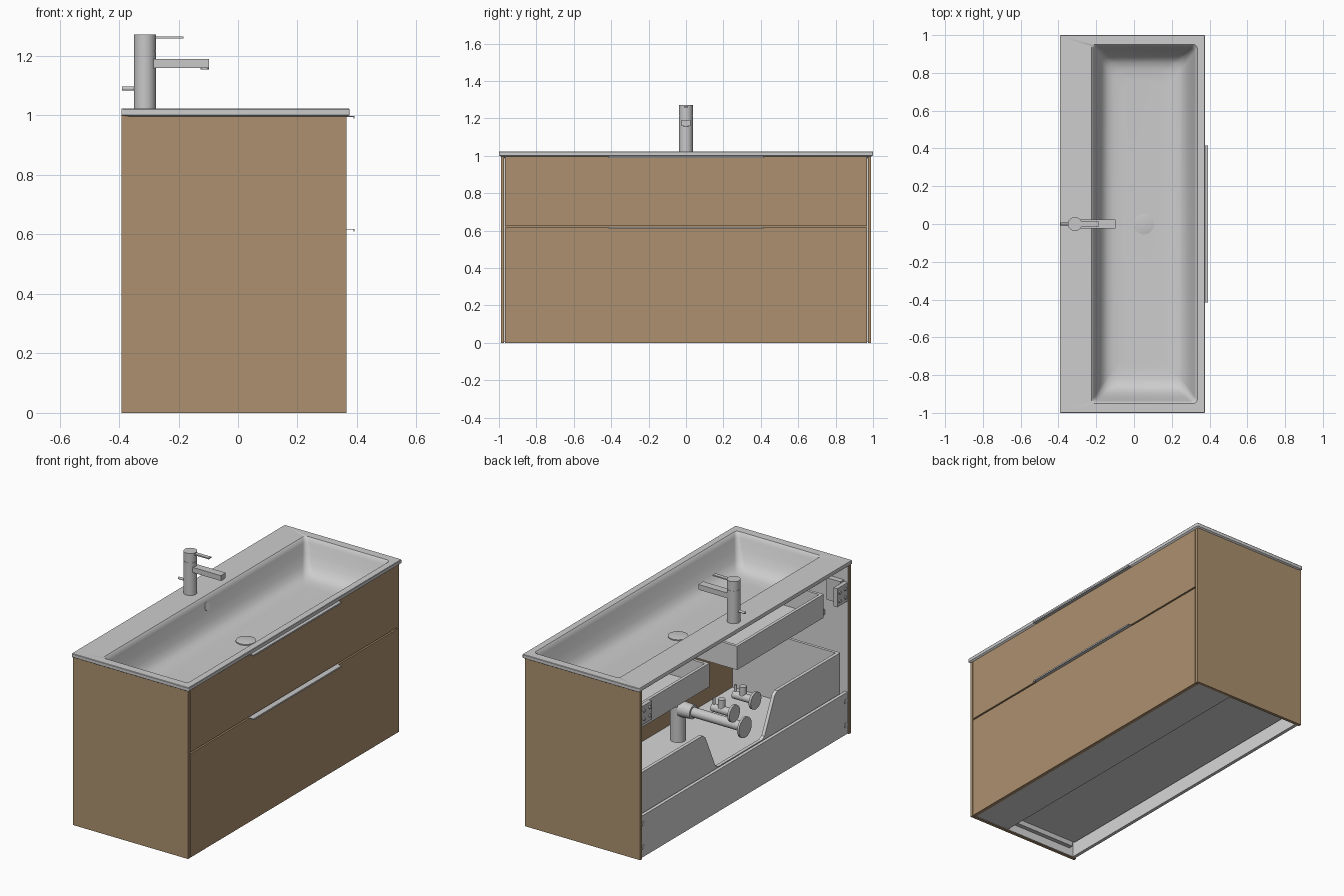
import bpy, bmesh, math
from mathutils import Vector

if "Cube" in bpy.data.objects:
    bpy.data.objects.remove(bpy.data.objects["Cube"])


def material(name, rgb):
    m = bpy.data.materials.new(name)
    m.diffuse_color = (*rgb, 1)
    m.use_nodes = True
    m.node_tree.nodes["Principled BSDF"].inputs["Base Color"].default_value = m.diffuse_color
    return m


WOOD = material("oak_brown", (0.415, 0.28, 0.158))
CERAMIC = material("ceramic_grey", (0.61, 0.61, 0.61))
BOARD = material("board_grey", (0.68, 0.68, 0.68))
METAL = material("metal_grey", (0.58, 0.58, 0.58))
WHITE = material("overflow_white", (0.95, 0.95, 0.95))


def finish(name, bm, mat, smooth=False):
    bmesh.ops.recalc_face_normals(bm, faces=bm.faces)
    me = bpy.data.meshes.new(name)
    bm.to_mesh(me)
    bm.free()
    ob = bpy.data.objects.new(name, me)
    bpy.context.collection.objects.link(ob)
    me.materials.append(mat)
    if smooth:
        bpy.ops.object.select_all(action='DESELECT')
        ob.select_set(True)
        bpy.context.view_layer.objects.active = ob
        bpy.ops.object.shade_smooth_by_angle(angle=math.radians(35))
    return ob


def box(name, x, y, z, mat):
    bm = bmesh.new()
    bmesh.ops.create_cube(bm, size=1)
    for v in bm.verts:
        v.co = Vector([(r[0] + r[1]) / 2 + c * (r[1] - r[0]) for r, c in zip((x, y, z), v.co)])
    return finish(name, bm, mat)


def rod(name, a, b, r, mat, r2=None, seg=32):
    """Cylinder or cone from point a to point b."""
    a, b = Vector(a), Vector(b)
    bm = bmesh.new()
    bmesh.ops.create_cone(bm, cap_ends=True, segments=seg, radius1=r,
                          radius2=r if r2 is None else r2, depth=(b - a).length)
    bm.transform((b - a).to_track_quat('Z', 'Y').to_matrix().to_4x4())
    bmesh.ops.translate(bm, verts=bm.verts, vec=(a + b) / 2)
    return finish(name, bm, mat, True)


def prism(name, pts, to3d, offset, mat):
    """Extrude a flat outline."""
    bm = bmesh.new()
    f = bm.faces.new([bm.verts.new(to3d(*p)) for p in pts])
    g = bmesh.ops.extrude_face_region(bm, geom=[f])
    bmesh.ops.translate(bm, verts=[v for v in g['geom'] if isinstance(v, bmesh.types.BMVert)], vec=offset)
    return finish(name, bm, mat)


# Cabinet sides: wood outside, grey lining inside
for s, side in ((-1, "left"), (1, "right")):
    def span(a, b):
        return tuple(sorted((s * a, s * b)))
    box(f"{side}_side_panel", (-.392, .365), span(.972, .99), (0, 1), WOOD)
    box(f"{side}_side_lining", (-.388, .342), span(.968, .972), (.003, .997), BOARD)
    # hanging bracket with hook plate
    box(f"{side}_wall_bracket", (-.36, -.27), span(.935, .968), (.78, .91), METAL)
    box(f"{side}_bracket_plate", (-.385, -.36), span(.87, .968), (.79, .9), METAL)
    for i, (dy, z) in enumerate(((.89, .82), (.945, .82), (.89, .87), (.945, .87))):
        rod(f"{side}_bracket_screw_{i}", (-.392, s * dy, z), (-.38, s * dy, z), .01, METAL, seg=12)
    # screw caps on the back rail
    for z in (.06, .2):
        rod(f"{side}_rail_screw", (-.388, s * .95, z), (-.38, s * .95, z), .015, METAL, seg=16)
    # drawer runners
    box(f"{side}_lower_drawer_runner", (-.34, .33), span(.942, .968), (.05, .08), METAL)
    box(f"{side}_upper_drawer_runner", (-.235, .33), span(.942, .968), (.67, .7), METAL)
box("back_rail", (-.385, -.365), (-.968, .968), (.003, .25), BOARD)
box("bottom_plate", (.11, .343), (-.968, .968), (.004, .018), BOARD)

# Drawer fronts and pull strips
for n, z0, z1 in (("lower", 0, .616), ("upper", .625, .995)):
    box(f"{n}_drawer_front", (.343, .365), (-.969, .969), (z0, z1), WOOD)
    prism(f"{n}_pull_strip", [(.343, z1), (.343, z1 + .003), (.391, z1 + .003), (.391, z1 - .006),
                              (.388, z1 - .006), (.388, z1)],
          lambda x, z: (x, -.415, z), (0, .83, 0), METAL)
box("gap_backing_strip", (.334, .343), (-.968, .968), (.6, .645), WOOD)

# Lower drawer box with notched back
box("lower_drawer_floor", (-.35, .343), (-.94, .94), (.08, .1), BOARD)
for s in (-1, 1):
    box("lower_drawer_side", (-.35, .343), tuple(sorted((s * .925, s * .942))), (.08, .485), BOARD)
prism("lower_drawer_back", [(-.94, .08), (.94, .08), (.94, .485), (.35, .485), (.325, .465), (.23, .26),
                            (.205, .247), (-.205, .247), (-.23, .26), (-.325, .465), (-.35, .485), (-.94, .485)],
      lambda y, z: (-.355, y, z), (.02, 0, 0), BOARD)

# Upper drawer box, U-shaped around the drain
G, XB, XC = .13, -.245, .16
prism("upper_drawer_floor", [(.343, -.94), (.343, .94), (XB, .94), (XB, G), (XC, G), (XC, -G), (XB, -G), (XB, -.94)],
      lambda x, y: (x, y, .663), (0, 0, .015), BOARD)
for s in (-1, 1):
    def span(a, b):
        return tuple(sorted((s * a, s * b)))
    box("upper_drawer_side", (XB, .343), span(.925, .942), (.663, .803), BOARD)
    box("upper_drawer_back", (XB, XB + .018), span(G, .94), (.663, .803), BOARD)
    box("upper_drawer_notch_wall", (XB, XC + .018), span(G, G + .018), (.663, .803), BOARD)
box("upper_drawer_notch_end", (XC, XC + .018), (-G, G), (.663, .803), BOARD)


# Basin: lofted rounded-rectangle rings, from bowl floor over the rim to the underside
def ring(bm, x0, x1, yh, z, r):
    out = []
    for cx, cy, a0 in ((x1 - r, yh - r, 0), (x0 + r, yh - r, 90), (x0 + r, -yh + r, 180), (x1 - r, -yh + r, 270)):
        for k in range(6):
            a = math.radians(a0 + 18 * k)
            out.append(bm.verts.new((cx + r * math.cos(a), cy + r * math.sin(a), z)))
    return out


bowl = [(-.06, .15, .76, .832, .05), (-.11, .2, .82, .835, .05), (-.14, .24, .853, .845, .045),
        (-.16, .265, .875, .862, .04), (-.178, .283, .895, .892, .035), (-.195, .303, .917, .94, .03),
        (-.21, .32, .935, .995, .025), (-.215, .326, .942, 1.013, .022), (-.225, .335, .95, 1.0225, .02)]
slab = [(-.391, .373, .998, 1.0225, .004), (-.392, .375, 1, 1.02, .005),
        (-.392, .375, 1, 1.0015, .005), (-.391, .374, .999, 1.0005, .004)]
under = [(a - .014, b + .014, y + .01, z - .02, r) for a, b, y, z, r in bowl[6:0:-1]]
bm = bmesh.new()
rings = [ring(bm, *p) for p in bowl + slab + under]
for a, b in zip(rings, rings[1:]):
    for i in range(len(a)):
        j = (i + 1) % len(a)
        bm.faces.new((a[i], a[j], b[j], b[i]))
bm.faces.new(rings[0])
bm.faces.new(rings[-1])
finish("basin", bm, CERAMIC, True)
rod("drain_cap", (.052, 0, .828), (.052, 0, .838), .055, METAL)
rod("drain_cap_dome", (.052, 0, .838), (.052, 0, .842), .055, METAL, .03)
rod("overflow_opening", (-.212, 0, .968), (-.2, 0, .971), .024, WHITE)

# Mixer tap
TX = -.313
rod("tap_body", (TX, 0, 1.02), (TX, 0, 1.2155), .037, METAL, seg=48)
rod("tap_seam", (TX, 0, 1.213), (TX, 0, 1.218), .035, METAL, seg=48)
rod("tap_head", (TX, 0, 1.2175), (TX, 0, 1.272), .037, METAL, seg=48)
box("tap_spout", (TX, -.097), (-.023, .023), (1.159, 1.19), METAL)
rod("tap_aerator", (-.112, 0, 1.154), (-.112, 0, 1.16), .014, METAL)
box("tap_lever", (TX, -.184), (-.012, .012), (1.259, 1.266), METAL)
rod("tap_pull_rod", (-.39, 0, 1.09), (TX, 0, 1.09), .007, METAL, seg=16)

# Drain trap and waste pipe
rod("drain_tail", (.052, 0, .42), (.052, 0, .82), .025, METAL)
rod("trap_cup", (.052, 0, .22), (.052, 0, .43), .043, METAL)
rod("trap_nut", (.03, 0, .41), (-.05, 0, .41), .045, METAL, .04)
rod("waste_pipe", (-.04, 0, .41), (-.39, 0, .41), .028, METAL)
rod("waste_wall_plate", (-.378, 0, .41), (-.39, 0, .41), .06, METAL)

# Water supply valves
for y in (-.1, .1):
    rod("valve_wall_plate", (-.376, y, .53), (-.39, y, .53), .05, METAL)
    rod("valve_body", (-.38, y, .53), (-.245, y, .53), .023, METAL)
    rod("valve_outlet", (-.305, y, .53), (-.305, y, .595), .02, METAL)
    rod("valve_handle", (-.255, y, .53), (-.255, y, .59), .008, METAL, seg=16)
